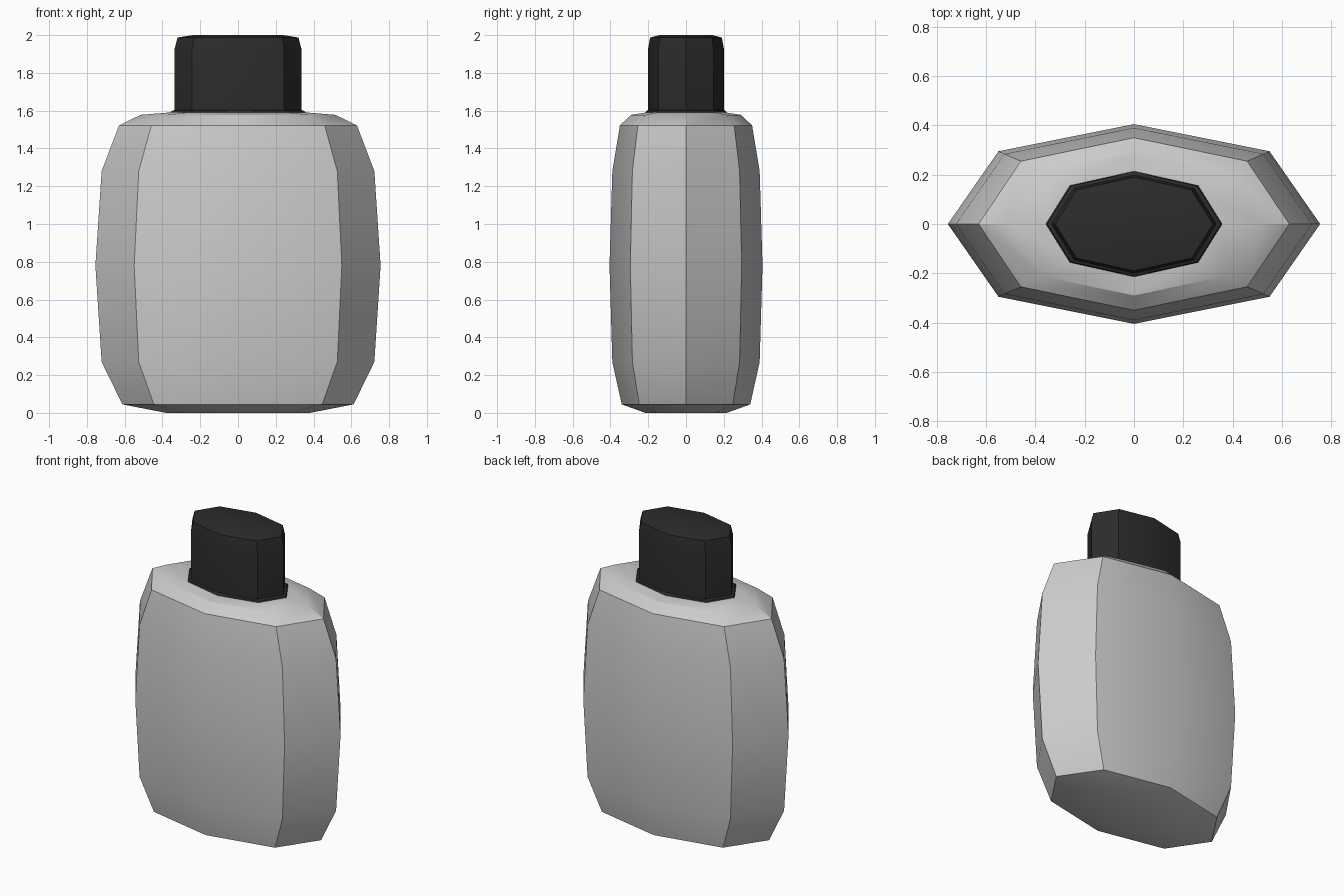
import bpy, bmesh, math

if "Cube" in bpy.data.objects:
    bpy.data.objects.remove(bpy.data.objects["Cube"])

K = 0.728  # position of the diagonal corners relative to the half widths
SECTION = [(1, 0), (K, K), (0, 1), (-K, K), (-1, 0), (-K, -K), (0, -1), (K, -K)]


def loft(name, rings, color=None):
    """Stack eight-sided sections given as (half width, half depth, z) and cap both ends."""
    bm = bmesh.new()
    loops = [[bm.verts.new((x * rx, y * ry, z)) for x, y in SECTION] for rx, ry, z in rings]
    for a, b in zip(loops, loops[1:]):
        for i in range(8):
            j = (i + 1) % 8
            bm.faces.new((a[i], a[j], b[j], b[i]))
    bm.faces.new(loops[0][::-1])
    bm.faces.new(loops[-1])
    bmesh.ops.recalc_face_normals(bm, faces=bm.faces)
    mesh = bpy.data.meshes.new(name)
    bm.to_mesh(mesh)
    bm.free()
    obj = bpy.data.objects.new(name, mesh)
    bpy.context.collection.objects.link(obj)
    if color:
        mat = bpy.data.materials.new(name + "_dark")
        mat.diffuse_color = color
        mat.use_nodes = True
        mat.node_tree.nodes["Principled BSDF"].inputs["Base Color"].default_value = mat.diffuse_color
        mesh.materials.append(mat)
    bpy.ops.object.select_all(action='DESELECT')
    obj.select_set(True)
    bpy.context.view_layer.objects.active = obj
    bpy.ops.object.shade_smooth_by_angle(angle=math.radians(30))
    return obj


DARK = (0.025, 0.025, 0.025, 1)

# Bulging faceted bottle
loft("bottle_body", [
    (0.38, 0.215, 0.0), (0.612, 0.34, 0.045), (0.722, 0.39, 0.27),
    (0.755, 0.405, 0.78), (0.722, 0.39, 1.28), (0.63, 0.35, 1.522),
    (0.515, 0.29, 1.578), (0.34, 0.20, 1.592),
])

# Cap with a flared lower rim and softened top edge
loft("bottle_cap", [
    (0.34, 0.20, 1.585), (0.358, 0.214, 1.59), (0.352, 0.21, 1.598), (0.335, 0.20, 1.604),
    (0.335, 0.20, 1.93), (0.32, 0.19, 1.987), (0.24, 0.14, 2.0),
], DARK)
